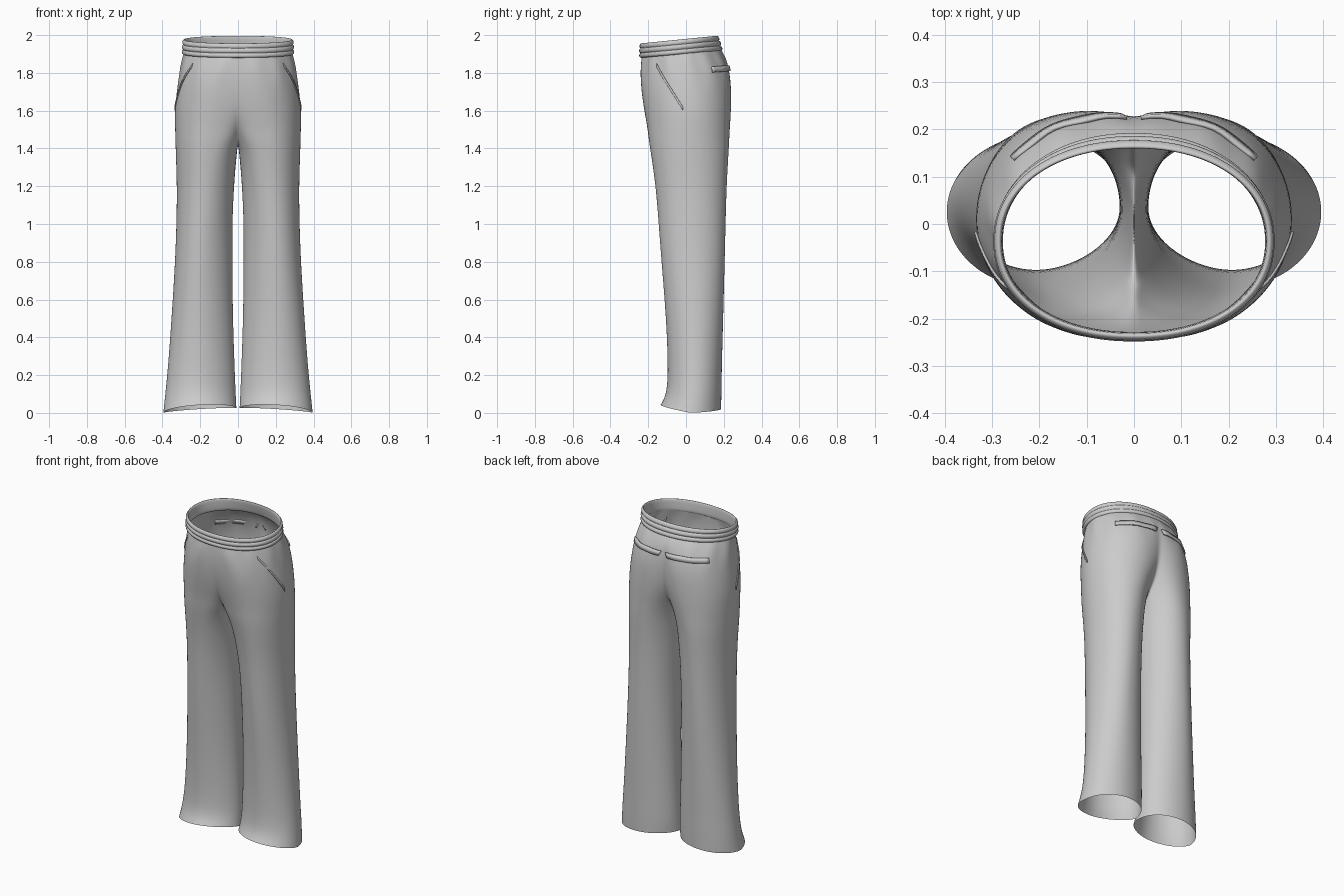
import bpy, bmesh
from math import sin, cos, asin, pi, radians, exp

if "Cube" in bpy.data.objects:
    bpy.data.objects.remove(bpy.data.objects["Cube"], do_unlink=True)

fabric = bpy.data.materials.new("grey_fabric")
fabric.use_nodes = True
fabric.diffuse_color = (0.6, 0.6, 0.6, 1)
fabric.node_tree.nodes["Principled BSDF"].inputs["Base Color"].default_value = (0.6, 0.6, 0.6, 1)

# Half-section per height: z, centre x, inner x, outer x, front y, back y, front squareness
ROWS = [
    (1.91, .0, -.28, .285, -.235, .182, 2.2),
    (1.85, .03, -.27, .302, -.243, .215, 2.4),
    (1.75, .08, -.2, .318, -.24, .24, 2.8),
    (1.62, .1, -.13, .334, -.225, .241, 3),
    (1.53, .125, -.06, .334, -.21, .236, 3),
    (1.46, .145, -.02, .332, -.2, .23, 3),
    (1.38, .165, .006, .33, -.187, .226, 2.4),
    (1.2, .18, .022, .323, -.16, .215, 2),
    (1.0, .19, .03, .326, -.145, .21, 1.8),
    (.8, .2, .03, .333, -.13, .205, 1.8),
    (.5, .205, .027, .352, -.105, .197, 1.8),
    (.25, .205, .018, .37, -.095, .19, 1.8),
    (.1, .205, .012, .385, -.1, .188, 1.8),
    (.0, .205, .008, .396, -.135, .186, 1.8),
]
CROTCH = 1.42
OUTER, INNER = 36, 8


def power(v, e):
    return abs(v) ** e * (1 if v >= 0 else -1)


def point(row, a):
    """Point of a section at angle a (0 = outer side, negative = front)."""
    z, xc, xin, xout, yf, yb, p = row
    c, s = cos(a), sin(a)
    e = 2 / p if (s < 0 and c < 0) else 1
    x = xc + (xout - xc if c > 0 else xc - xin) * power(c, e)
    yc = (yf + yb) / 2
    y = yc + (yb - yf) / 2 * power(s, e)
    gather = .004 * exp(-((z - 1.85) / .05) ** 2) * sin(a * 13)
    x, y = x + gather * c, y + gather * s
    z += .09 * (y + .03) * max(0, min(1, (z - 1.55) / .3))
    if row[0] == 0:
        z = .012 - .012 * c + .03 * max(0, -s) + .008 * max(0, s)
    return [x, y, z]


def end_angles(row):
    """Angles where the front and back meet the centre seam."""
    z, xc, xin, _, _, _, p = row
    if z < CROTCH:
        return -radians(150), radians(150)
    u = min(1, xc / (xc - xin))
    return -pi / 2 - asin(u ** (p / 2)), pi / 2 + asin(u)


def row_at(z):
    for a, b in zip(ROWS, ROWS[1:]):
        if a[0] >= z >= b[0]:
            t = (a[0] - z) / (a[0] - b[0])
            return tuple(i + (j - i) * t for i, j in zip(a, b))


def make(name, verts, faces, mirror=True, subdiv=0, thick=0):
    me = bpy.data.meshes.new(name)
    me.from_pydata(verts, [], faces)
    bm = bmesh.new()
    bm.from_mesh(me)
    bmesh.ops.recalc_face_normals(bm, faces=bm.faces)
    bm.to_mesh(me)
    bm.free()
    me.shade_smooth()
    me.materials.append(fabric)
    ob = bpy.data.objects.new(name, me)
    bpy.context.collection.objects.link(ob)
    if mirror:
        ob.modifiers.new("Mirror", 'MIRROR').merge_threshold = .0005
    if thick:
        m = ob.modifiers.new("Solidify", 'SOLIDIFY')
        m.thickness, m.offset = thick, 0
    if subdiv:
        m = ob.modifiers.new("Subdivision", 'SUBSURF')
        m.levels = m.render_levels = subdiv
    return ob


# Trouser shell: open arcs above the crotch, closed tubes below it
verts, faces, starts = [], [], []
for k, row in enumerate(ROWS):
    starts.append(len(verts))
    a0, a1 = end_angles(row)
    arc = [point(row, a0 + (a1 - a0) * i / OUTER) for i in range(OUTER + 1)]
    if row[0] > CROTCH:
        arc[0][0] = arc[-1][0] = 0
    verts += arc
    if row[0] < CROTCH:
        verts += [point(row, a1 + (2 * pi + a0 - a1) * j / INNER) for j in range(1, INNER)]
    elif ROWS[k + 1][0] < CROTCH:
        # Saddle of the crotch seam
        for j in range(1, INNER):
            t = j / INNER
            y = arc[-1][1] + (arc[0][1] - arc[-1][1]) * t
            verts.append([0, y, row[0] - .035 * sin(pi * t)])
for k in range(len(ROWS) - 1):
    a, b = starts[k], starts[k + 1]
    closed = ROWS[k + 1][0] < CROTCH
    n = OUTER + INNER
    for i in range(n if closed else OUTER):
        j = (i + 1) % n
        faces.append((a + i, a + j, b + j, b + i))
make("trousers", verts, faces, subdiv=2)

# Elastic waistband: ribbed profile swept round the waist (offset, height fraction)
PROFILE = [(-.012, .05), (-.004, 0), (.006, .04), (.01, .16), (.008, .29), (.001, .33),
           (.008, .38), (.01, .5), (.008, .62), (.001, .66), (.007, .71), (.008, .84),
           (.003, .97), (-.003, 1), (-.008, .95), (-.01, .5)]
SIDES = 72
verts, faces = [], []
for i in range(SIDES):
    a = 2 * pi * i / SIDES
    cx, cy = power(cos(a), .93), power(sin(a), .93)
    for off, h in PROFILE:
        back = .022 * (1 - h) * max(0, cy)
        y = -.037 + (.202 + off + back) * cy
        bottom, top = 1.9 + .09 * y, 1.981 + .1 * y
        verts.append(((.288 + off) * cx, y, bottom + (top - bottom) * h))
m = len(PROFILE)
for i in range(SIDES):
    a, b = i * m, (i + 1) % SIDES * m
    for j in range(m):
        k = (j + 1) % m
        faces.append((a + j, b + j, b + k, a + k))
make("waistband", verts, faces, mirror=False, subdiv=1)


def strip(name, start, end, width, thick, steps=14, lift=.002):
    """Narrow cloth band laid on the shell between two (height, angle) positions."""
    verts, faces = [], []
    for i in range(steps + 1):
        t = i / steps
        z, a = (p + (q - p) * t for p, q in zip(start, end))
        for side in (-.5, .5):
            x, y, h = point(row_at(z + side * width), radians(a))
            verts.append((x + lift * cos(radians(a)), y + lift * sin(radians(a)), h))
    for i in range(steps):
        faces.append((2 * i, 2 * i + 1, 2 * i + 3, 2 * i + 2))
    return make(name, verts, faces, thick=thick)


# Back welt pockets and slanted side pocket edges
strip("back_pocket_welt", (1.805, 96), (1.805, 38), .028, .008)
strip("side_pocket_edge", (1.85, -38), (1.61, -6), .02, .005)
